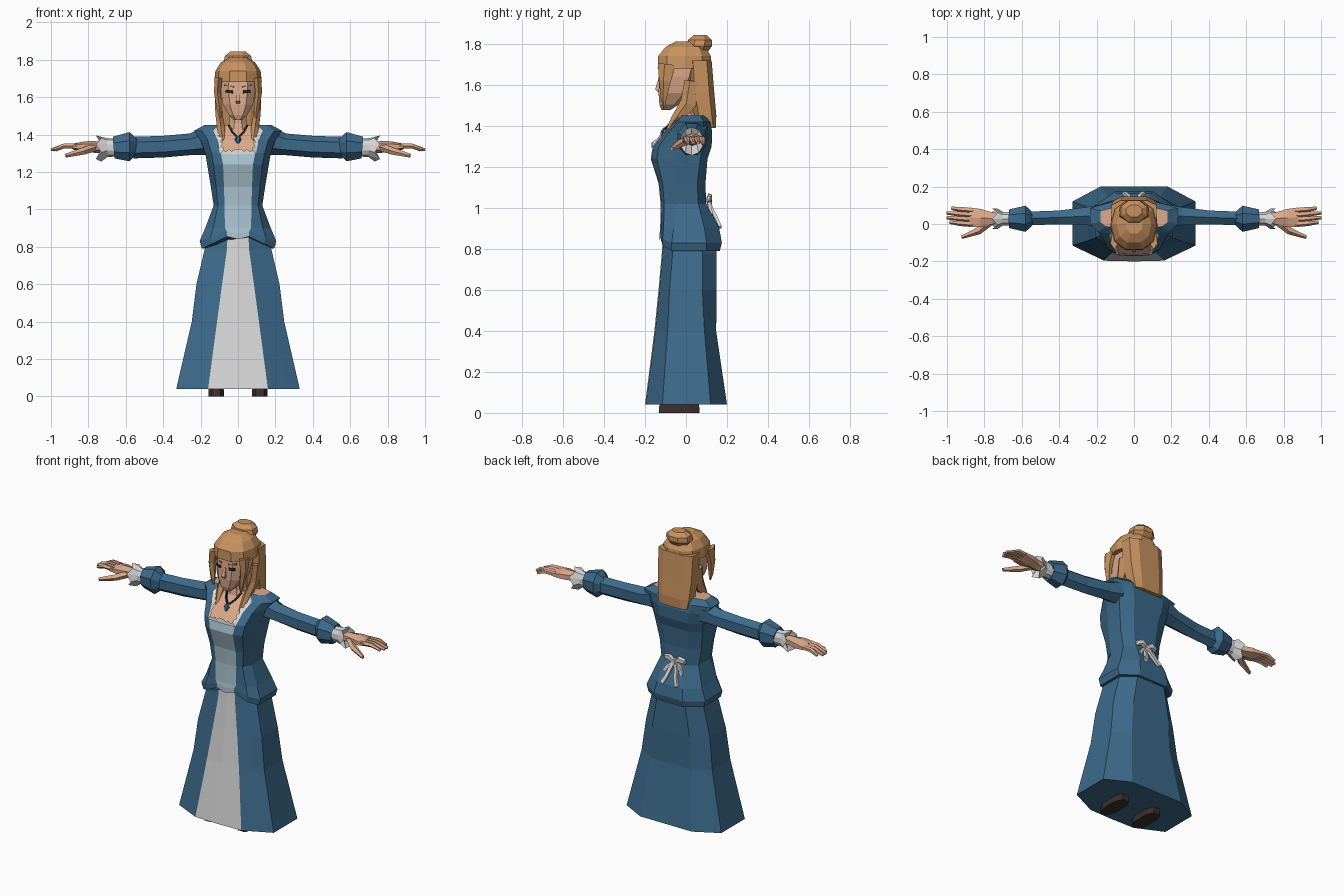
import bpy, bmesh, math
from mathutils import Vector


def material(name, r, g, b):
    m = bpy.data.materials.new(name)
    m.diffuse_color = (r, g, b, 1)
    return m


BLUE = material("dress blue", 0.046, 0.145, 0.26)
PALE = material("pale blue", 0.42, 0.57, 0.66)
WHITE = material("off white", 0.68, 0.68, 0.68)
SKIN = material("skin", 0.72, 0.40, 0.26)
HAIR = material("hair", 0.58, 0.29, 0.115)
BROWN = material("shoe brown", 0.045, 0.028, 0.025)
BLACK = material("eye dark", 0.02, 0.015, 0.015)
BROW = material("brow brown", 0.25, 0.11, 0.05)


def build(name, verts, faces, mats, rule=None, mirror=False):
    bm = bmesh.new()
    vs = [bm.verts.new(v) for v in verts]
    for f in faces:
        bm.faces.new([vs[i] for i in f])
    bmesh.ops.recalc_face_normals(bm, faces=bm.faces)
    bm.normal_update()
    if rule:
        for f in bm.faces:
            f.material_index = rule(f.calc_center_median(), f.normal)
    me = bpy.data.meshes.new(name)
    bm.to_mesh(me)
    bm.free()
    for m in mats:
        me.materials.append(m)
    ob = bpy.data.objects.new(name, me)
    bpy.context.collection.objects.link(ob)
    if mirror:
        ob.modifiers.new("mirror", 'MIRROR').use_mirror_merge = False
    return ob


def loft(name, rings, mats, rule=None, mirror=False):
    """Skin closed rings of equal length and cap both ends."""
    n = len(rings[0])
    faces = [(k * n + i, k * n + (i + 1) % n, (k + 1) * n + (i + 1) % n, (k + 1) * n + i)
             for k in range(len(rings) - 1) for i in range(n)]
    faces += [tuple(range(n)), tuple(range((len(rings) - 1) * n, len(rings) * n))]
    return build(name, [p for r in rings for p in r], faces, mats, rule, mirror)


def tube(name, pts, n, mat, mirror=False, upright=False, p=1.0):
    """Path of (x, y, z, radius along y, other radius); p < 1 makes it boxier."""
    c = [Vector(q[:3]) for q in pts]
    rings = []
    for k, q in enumerate(pts):
        t = (c[min(k + 1, len(c) - 1)] - c[max(k - 1, 0)]).normalized()
        if upright:
            t = Vector((0, 0, 1))
        a = Vector((0, 1, 0))
        a = (a - t * a.dot(t)).normalized()
        b = t.cross(a)
        ring = []
        lim = math.cos(math.pi / n) ** p
        for i in range(n):
            w = 2 * math.pi * (i + 0.5) / n
            u, v = [math.copysign(abs(s) ** p, s) / lim for s in (math.cos(w), math.sin(w))]
            ring.append(c[k] + a * u * q[3] + b * v * q[4])
        rings.append(ring)
    return loft(name, rings, [mat], None, mirror)


def stack(name, levels, n, mat, p=1.0):
    """Upright form from (z, front y, back y, half width)."""
    return tube(name, [(0, (f + b) / 2, z, (b - f) / 2, w) for z, f, b, w in levels],
                n, mat, upright=True, p=p)


def dress_ring(row, bulge, lift=0):
    """z, panel half width, front y, side x, side front y, side back y, back x, back y"""
    z, px, fy, sx, sf, sb, bx, by = row
    half = [(px, fy, z + lift * 1.3),
            (px + 0.6 * (sx - px), fy + bulge * (sf - fy), z + lift * 0.5),
            (sx, sf, z), (sx, sb, z), (bx, by, z)]
    left = [(-x, y, h) for x, y, h in reversed(half)]
    return [(0, fy - 0.004, z + lift)] + half + [(0, by, z)] + left


# Skirt with pale front panel
skirt = [(.04, .16, -.196, .33, -.115, .12, .18, .2),
         (.40, .112, -.15, .247, -.09, .09, .14, .147),
         (.60, .085, -.13, .222, -.08, .08, .13, .15),
         (.78, .06, -.114, .18, -.065, .08, .10, .15),
         (.87, .055, -.108, .15, -.06, .07, .08, .14)]
loft("skirt", [dress_ring(r, 0.6) for r in skirt], [BLUE, WHITE],
     lambda c, n: int(abs(c.x) < .075 and c.y < -.05 and n.z > -.5))

# Bodice with peplum, front insert and bare neckline
bodice = [(.79, .058, -.125, .193, -.07, .10, .10, .165),
          (.83, .06, -.125, .205, -.07, .10, .10, .175),
          (.90, .07, -.122, .175, -.06, .09, .09, .162),
          (1.02, .072, -.12, .13, -.05, .06, .07, .098),
          (1.12, .075, -.13, .145, -.05, .055, .08, .095),
          (1.24, .08, -.168, .165, -.04, .07, .09, .105),
          (1.30, .092, -.158, .175, -.03, .08, .10, .125),
          (1.37, .105, -.10, .20, -.02, .09, .11, .128),
          (1.42, .13, -.05, .235, 0, .085, .12, .118),
          (1.45, .10, -.02, .18, .01, .07, .10, .09)]


def bodice_rule(c, n):
    if c.z > 1.448:
        return 2
    if abs(c.x) < .075 and c.y < 0 and n.z > -.5:
        return 2 if c.z > 1.30 else 1
    return 0


loft("bodice", [dress_ring(r, 0.2, l) for r, l in zip(bodice, [.05, .04] + [0] * 8)],
     [BLUE, PALE, SKIN], bodice_rule)

# Scalloped lace along the neckline
path = [Vector((r[1], r[2] - .008, r[0])) for r in reversed(bodice[6:])]
path.append(Vector((0, bodice[6][2] - .012, 1.30)))
lace, steps = [], 5
for a, b in zip(path, path[1:]):
    for i in range(steps):
        q = a.lerp(b, i / steps)
        inward = (Vector((0, q.y + .012, 1.41)) - q).normalized()
        lace += [q - inward * .006, q + inward * (.010 if i % 2 else .024)]
lace += [path[-1] + Vector((0, 0, -.006)), path[-1] + Vector((0, .006, .02))]
build("neck_lace", lace, [(i, i + 1, i + 3, i + 2) for i in range(0, len(lace) - 2, 2)],
      [WHITE], None, True)

# Sleeves, turned cuffs and ruffles
tube("sleeve", [(.17, .045, 1.365, .06, .065), (.25, .042, 1.348, .048, .05),
                (.40, .035, 1.335, .037, .05), (.56, .03, 1.33, .036, .05)], 6, BLUE, True)
tube("turned_cuff", [(.545, .028, 1.33, .035, .045), (.58, .028, 1.335, .07, .078),
                     (.665, .028, 1.33, .05, .058), (.64, .028, 1.33, .03, .035)], 8, BLUE, True)
ruffle = tube("wrist_ruffle", [(.64, .028, 1.33, .035, .045), (.70, .028, 1.33, .035, .048),
                               (.745, .028, 1.325, .055, .066), (.71, .028, 1.33, .025, .03)],
              10, WHITE, True)
for i in range(20, 30):
    ruffle.data.vertices[i].co.x += .014 * (-1) ** i

# Hands
tube("palm", [(.70, .03, 1.33, .026, .024), (.76, .03, 1.333, .032, .027),
              (.82, .032, 1.335, .048, .025), (.88, .036, 1.335, .052, .014)], 6, SKIN, True)
for i, reach in enumerate((.985, 1.0, 1.0, .975)):
    y = -.002 + .025 * i
    tube("finger", [(.86, y, 1.337, .012, .012), (.93, y + .006, 1.338, .012, .011),
                    (reach, y + .012, 1.318, .008, .007)], 5, SKIN, True)
tube("thumb", [(.77, .012, 1.33, .018, .018), (.83, -.035, 1.31, .017, .016),
               (.92, -.07, 1.287, .008, .009)], 5, SKIN, True)

# Neck, head and face
stack("neck", [(1.42, -.05, .06, .06), (1.46, -.042, .05, .047), (1.56, -.04, .05, .045)], 8, SKIN)
stack("head", [(1.478, -.12, -.075, .022), (1.505, -.13, -.035, .05), (1.56, -.134, .03, .08),
               (1.64, -.13, .06, .094), (1.72, -.124, .08, .096)], 8, SKIN, 0.7)
tube("nose", [(0, -.128, 1.63, .006, .007), (0, -.140, 1.578, .011, .012),
              (0, -.130, 1.565, .006, .010)], 4, SKIN, upright=True)
tube("eye", [(.027, -.131, 1.628, .004, .009), (.064, -.122, 1.632, .006, .007)], 4, BLACK, True)
tube("eyebrow", [(.022, -.130, 1.655, .004, .004), (.072, -.115, 1.664, .006, .004)], 4, BROW, True)

# Hair: cap, long back, locks and bun
stack("hair_cap", [(1.68, -.138, .125, .122), (1.74, -.136, .122, .116),
                   (1.785, -.10, .095, .088), (1.812, -.05, .055, .045)], 10, HAIR, 0.85)
stack("back_hair", [(1.72, .01, .125, .120), (1.56, .02, .138, .117),
                    (1.45, .04, .148, .108), (1.39, .085, .145, .098)], 8, HAIR, 0.6)
tube("face_lock", [(.105, -.09, 1.70, .038, .018), (.11, -.10, 1.62, .026, .015),
                   (.098, -.108, 1.53, .012, .012), (.095, -.105, 1.49, .004, .005)], 5, HAIR, True)
tube("shoulder_lock", [(.108, .03, 1.62, .03, .014), (.102, .015, 1.51, .035, .016),
                       (.09, -.045, 1.43, .024, .018), (.082, -.10, 1.36, .006, .008)],
     5, HAIR, True)
tube("bun", [(0, .055, 1.76, .05, .06), (0, .065, 1.79, .062, .077),
             (0, .068, 1.82, .058, .070), (0, .07, 1.843, .032, .042)], 8, HAIR, upright=True)

# Necklace
tube("necklace_cord", [(.05, -.035, 1.448, .005, .005), (.03, -.075, 1.412, .005, .005),
                       (.002, -.102, 1.385, .005, .005)], 4, BLACK, True)
tube("pendant", [(0, -.103, 1.393, .006, .006), (0, -.112, 1.375, .010, .016),
                 (0, -.122, 1.352, .005, .005)], 6, BLUE, upright=True)

# Ribbon bow at the back of the waist
tube("bow_loop", [(.0, .112, 1.03, .010, .008), (.035, .115, 1.052, .012, .018),
                  (.062, .110, 1.045, .010, .015), (.07, .105, 1.03, .004, .006)], 5, WHITE, True)
tube("bow_tail", [(.004, .112, 1.03, .008, .008), (.022, .128, .985, .008, .010),
                  (.032, .150, .945, .008, .010), (.052, .167, .905, .007, .012)], 4, WHITE, True)
tube("bow_short_tail", [(.004, .112, 1.03, .008, .008), (.04, .116, 1.0, .008, .009),
                        (.062, .125, .965, .007, .010)], 4, WHITE, True)
tube("bow_knot", [(0, .112, 1.012, .014, .013), (0, .112, 1.045, .014, .013)], 6, WHITE, upright=True)

# Shoes
tube("shoe", [(.117, -.033, 0, .10, .042), (.117, -.033, .06, .095, .04)], 8, BROWN, True, True, 0.7)
